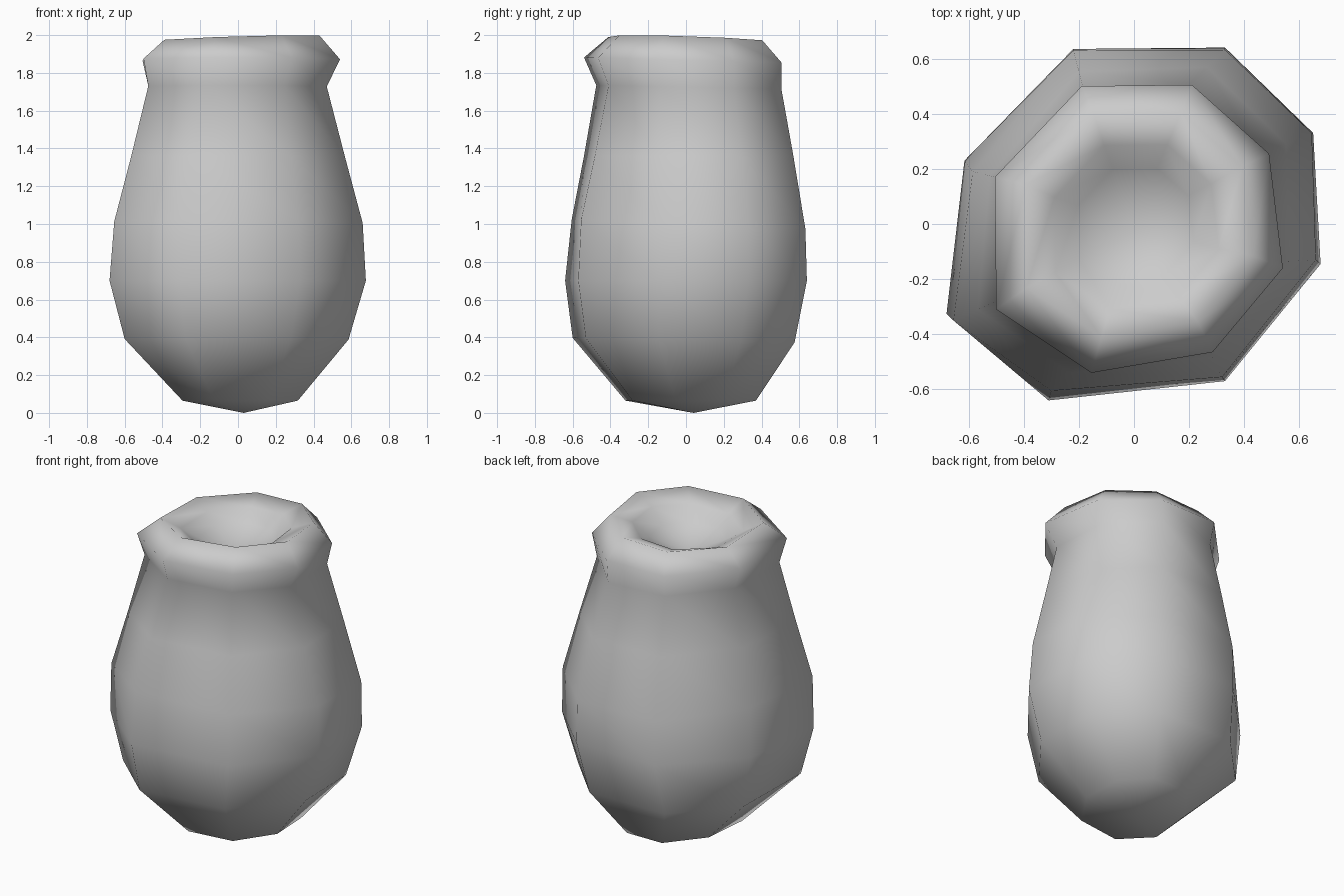
import bpy, bmesh
from mathutils import Vector

cube = bpy.data.objects.get("Cube")
if cube:
    bpy.data.objects.remove(cube, do_unlink=True)

# Eight-sided hand-shaped cross-sections, seen from above
BASE = [(-.25, .575), (.285, .575), (.565, .29), (.585, -.145),
        (.28, -.53), (-.28, -.6), (-.6, -.31), (-.575, .235)]
BELLY = [(-.22, .635), (.33, .64), (.65, .33), (.677, -.145),
         (.33, -.57), (-.31, -.64), (-.68, -.325), (-.615, .23)]
WAIST = [(-.22, .63), (.33, .632), (.645, .33), (.66, -.13),
         (.32, -.555), (-.3, -.605), (-.655, -.35), (-.585, .19)]
NECK = [(-.18, .475), (.2, .505), (.455, .255), (.47, -.14),
        (.245, -.41), (-.17, -.475), (-.475, -.27), (-.46, .16)]
LIP = [(-.19, .5), (.21, .505), (.49, .255), (.54, -.16),
       (.285, -.465), (-.155, -.54), (-.5, -.31), (-.505, .17)]


def blend(a, b, t):
    return [Vector(p).lerp(Vector(q), t) for p, q in zip(a, b)]


# Rings from foot to inside of mouth:
# outline, height, scale x, scale y, shift x, shift y, tilt x, tilt y
RINGS = [
    (BELLY, .065, .45, .54, .012, .025, 0, 0),
    (BASE, .385, 1, 1, 0, 0, 0, -.02),
    (BELLY, .7, 1, 1, 0, 0, 0, 0),
    (WAIST, 1, 1, 1, 0, 0, 0, -.04),
    (blend(WAIST, NECK, .5), 1.36, 1, 1, 0, 0, 0, 0),
    (NECK, 1.725, 1, 1, 0, 0, 0, -.02),
    (LIP, 1.868, 1, 1, 0, 0, 0, -.025),
    (LIP, 1.98, .79, .78, .005, .01, .025, -.025),
    (LIP, 1.93, .57, .57, 0, 0, .03, 0),
    (LIP, 1.86, .4, .4, 0, 0, 0, 0),
]

bm = bmesh.new()
rings = []
for outline, z, sx, sy, dx, dy, tx, ty in RINGS:
    rings.append([bm.verts.new((x * sx + dx, y * sy + dy, z + tx * x + ty * y))
                  for x, y in outline])

# Walls between rings, then fans closing the foot and the hollow
sides = len(BELLY)
for low, high in zip(rings, rings[1:]):
    for i in range(sides):
        j = (i + 1) % sides
        bm.faces.new((low[i], low[j], high[j], high[i]))
for ring, tip in ((rings[0], (.03, .04, 0)), (rings[-1], (0, -.03, 1.76))):
    centre = bm.verts.new(tip)
    for i in range(sides):
        bm.faces.new((ring[i], ring[(i + 1) % sides], centre))
bmesh.ops.recalc_face_normals(bm, faces=bm.faces)
for face in bm.faces:
    face.smooth = True

mesh = bpy.data.meshes.new("clay_pot")
bm.to_mesh(mesh)
bm.free()
pot = bpy.data.objects.new("clay_pot", mesh)
bpy.context.collection.objects.link(pot)

# Plain grey clay
grey = bpy.data.materials.new("light_grey")
grey.use_nodes = True
colour = (.6, .6, .6, 1)
grey.diffuse_color = colour
grey.node_tree.nodes["Principled BSDF"].inputs["Base Color"].default_value = colour
mesh.materials.append(grey)
